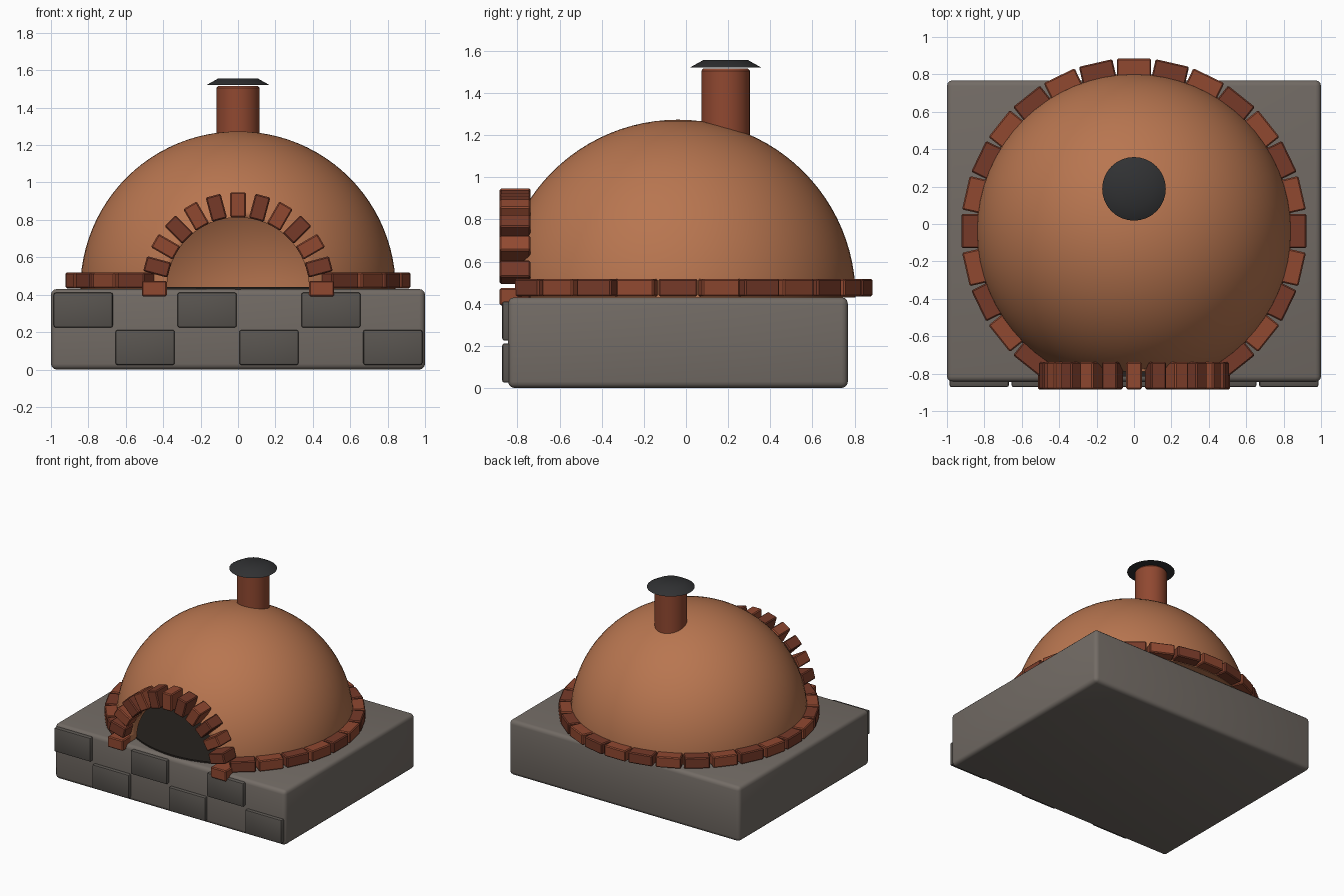
import bpy, bmesh, math
from mathutils import Matrix, Vector

if "Cube" in bpy.data.objects:
    bpy.data.objects.remove(bpy.data.objects["Cube"])

CY = -0.038      # centre of base and dome in y
BASE_TOP = 0.43


def material(name, rgb):
    m = bpy.data.materials.new(name)
    m.diffuse_color = (*rgb, 1)
    m.use_nodes = True
    m.node_tree.nodes["Principled BSDF"].inputs["Base Color"].default_value = m.diffuse_color
    return m


CLAY = material("clay", (0.48, 0.18, 0.08))
BRICKS = [material("brick_light", (0.28, 0.065, 0.03)),
          material("brick_dark", (0.18, 0.042, 0.022))]
STONE = material("stone", (0.17, 0.148, 0.13))
STONE_DARK = material("stone_dark", (0.10, 0.09, 0.08))
IRON = material("iron", (0.03, 0.031, 0.033))
SOOT = material("soot", (0.02, 0.016, 0.013))


def finish(name, bm, mat, smooth=True):
    bmesh.ops.recalc_face_normals(bm, faces=bm.faces)
    me = bpy.data.meshes.new(name)
    bm.to_mesh(me)
    bm.free()
    ob = bpy.data.objects.new(name, me)
    bpy.context.collection.objects.link(ob)
    me.materials.append(mat)
    bpy.ops.object.select_all(action='DESELECT')
    bpy.context.view_layer.objects.active = ob
    ob.select_set(True)
    if smooth:
        bpy.ops.object.shade_smooth_by_angle(angle=math.radians(35))
    return ob


def box(name, size, matrix, mat, bevel, segments=1):
    bm = bmesh.new()
    bmesh.ops.create_cube(bm, size=1)
    bmesh.ops.scale(bm, vec=size, verts=bm.verts)
    bmesh.ops.bevel(bm, geom=bm.edges[:], offset=bevel, segments=segments,
                    profile=0.5, affect='EDGES')
    bm.transform(matrix)
    return finish(name, bm, mat, segments > 1)


def lathe(name, profile, centre, mat, steps=64):
    bm = bmesh.new()
    vs = [bm.verts.new((r, 0, z)) for r, z in profile]
    es = [bm.edges.new(p) for p in zip(vs, vs[1:])]
    if profile[0][0] > 0:
        es.append(bm.edges.new((vs[-1], vs[0])))
    bmesh.ops.spin(bm, geom=vs + es, cent=(0, 0, 0), axis=(0, 0, 1),
                   angle=math.tau, steps=steps)
    bmesh.ops.remove_doubles(bm, verts=bm.verts, dist=1e-4)
    bm.transform(Matrix.Translation(centre))
    return finish(name, bm, mat)


# Stone base with a chequer of raised blocks on the front
box("base", (2, 1.612, BASE_TOP), Matrix.Translation((0, CY, BASE_TOP / 2)), STONE, 0.03, 3)
for i in range(6):
    z = 0.318 if i % 2 == 0 else 0.118
    box(f"front_stone_{i}", (0.316, 0.06, 0.186),
        Matrix.Translation(((i - 2.5) * 0.331, -0.842, z)), STONE_DARK, 0.01, 2)

# Hollow dome shell
R, T, N = 0.843, 0.07, 24
arc = [i * math.pi / 2 / N for i in range(N + 1)]
profile = [(R * math.sin(a), R * math.cos(a)) for a in arc]
profile += [((R - T) * math.sin(a), (R - T) * math.cos(a)) for a in reversed(arc)]
profile[0], profile[-1] = (0, R), (0, R - T)
dome = lathe("dome", profile, (0, CY, BASE_TOP), CLAY)

# Arched mouth cut through the front of the shell
bm = bmesh.new()
bmesh.ops.create_cone(bm, cap_ends=True, segments=64, radius1=0.38, radius2=0.38, depth=0.8)
bm.transform(Matrix.Translation((0, -0.85, BASE_TOP + 0.003)) @ Matrix.Rotation(math.pi / 2, 4, 'X'))
cutter = finish("mouth_cutter", bm, CLAY)
mod = dome.modifiers.new("mouth", 'BOOLEAN')
mod.operation, mod.solver, mod.object = 'DIFFERENCE', 'EXACT', cutter
bpy.context.view_layer.objects.active = dome
while dome.modifiers and dome.modifiers[0] != mod:
    bpy.ops.object.modifier_apply(modifier=dome.modifiers[0].name)
bpy.ops.object.modifier_apply(modifier=mod.name)
bpy.data.objects.remove(cutter)

# Sooty oven floor
lathe("oven_floor", [(0, 0.425), (0.78, 0.425), (0.78, 0.441), (0, 0.441)], (0, CY, 0), SOOT)

# Ring of bricks round the dome foot, open at the mouth
for i in range(28):
    a = i * math.tau / 28
    if math.sin(a) < -0.85:
        continue
    m = (Matrix.Translation((0, CY, 0.476)) @ Matrix.Rotation(a, 4, 'Z')
         @ Matrix.Translation((0.872, 0, 0)))
    box(f"ring_brick_{i}", (0.1, 0.183, 0.084), m, BRICKS[(i + 1) % 2], 0.007)

# Brick arch round the mouth
for i in range(13):
    a = i * math.pi / 12
    m = (Matrix.Translation((0, -0.811, 0.433)) @ Matrix.Rotation(-a, 4, 'Y')
         @ Matrix.Translation((0.447, 0, 0)))
    box(f"arch_brick_{i}", (0.134, 0.146, 0.083), m, BRICKS[i % 2], 0.007)

# Chimney and its iron cap
lathe("chimney", [(0, 1.17), (0.115, 1.17), (0.115, 1.505), (0.107, 1.515), (0, 1.515)],
      (0, 0.188, 0), BRICKS[0], 32)
lathe("chimney_cap", [(0, 1.52), (0.17, 1.52), (0.104, 1.557), (0, 1.557)],
      (0, 0.188, 0), IRON, 32)
